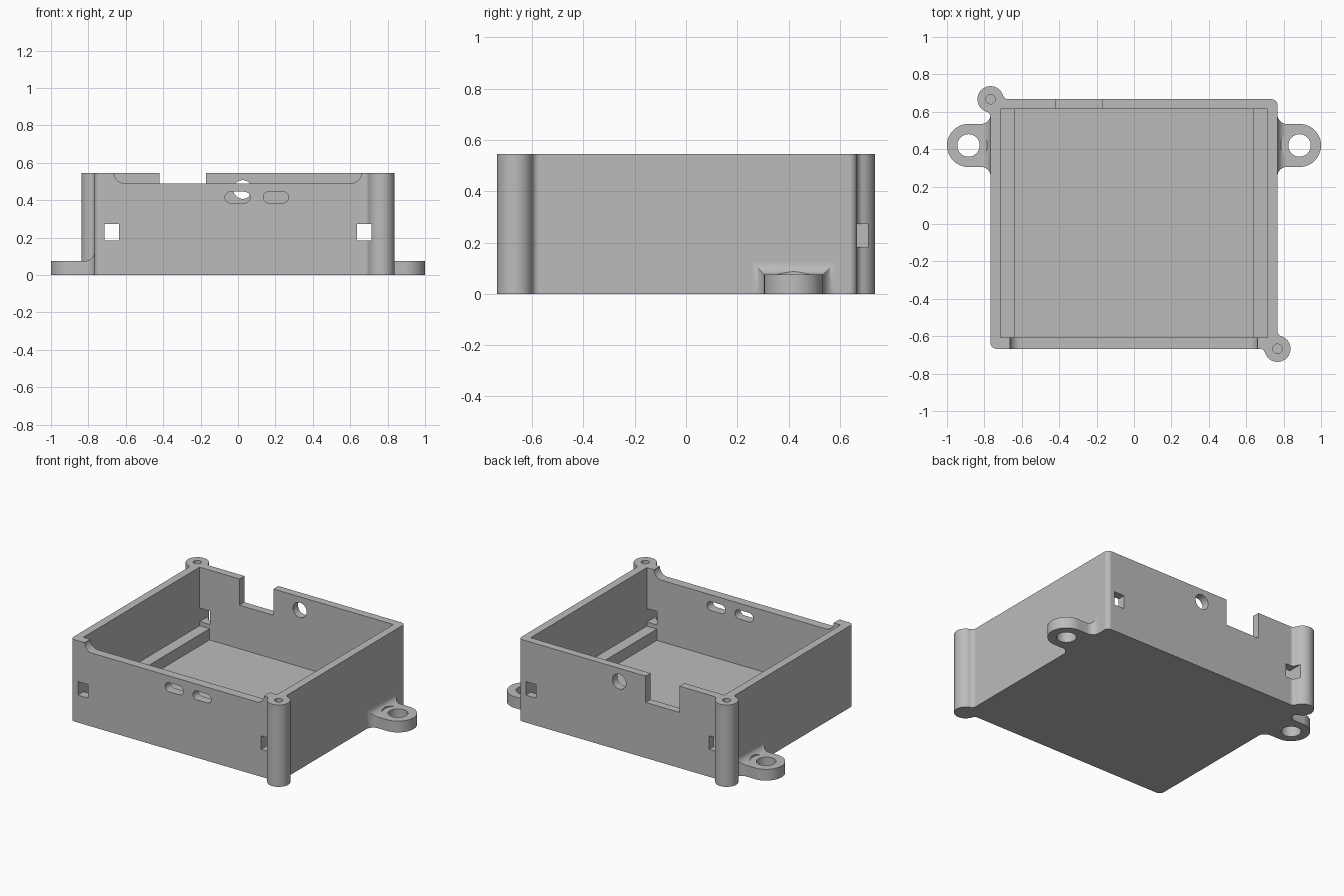
import bpy, bmesh
from math import sin, cos, pi, radians, sqrt, atan2, degrees

if "Cube" in bpy.data.objects:
    bpy.data.objects.remove(bpy.data.objects["Cube"])

# One plain grey plastic
grey = bpy.data.materials.new("grey plastic")
grey.use_nodes = True
grey.diffuse_color = (0.5, 0.5, 0.5, 1)
grey.node_tree.nodes["Principled BSDF"].inputs["Base Color"].default_value = grey.diffuse_color

HX, HY, H = 0.767, 0.667, 0.545       # outer half sizes and height
POST_R, BLEND, CORNER = 0.07, 0.03, 0.03
FLOOR, RAIL = 0.08, 0.155             # floor and side rail heights
EAR_X, EAR_Y, EAR_R, EAR_H, ROOT = 0.885, 0.42, 0.115, 0.075, 0.05


def arc(cx, cy, r, a0, a1, n=10):
    angles = [radians(a0 + (a1 - a0) * i / n) for i in range(n + 1)]
    return [(cx + r * cos(a), cy + r * sin(a)) for a in angles]


def finish(name, bm):
    bmesh.ops.recalc_face_normals(bm, faces=bm.faces)
    mesh = bpy.data.meshes.new(name)
    bm.to_mesh(mesh)
    bm.free()
    mesh.materials.append(grey)
    ob = bpy.data.objects.new(name, mesh)
    bpy.context.collection.objects.link(ob)
    return ob


def loft(name, rings):
    """Join equal rings of points into a closed solid."""
    bm = bmesh.new()
    loops = [[bm.verts.new(p) for p in ring] for ring in rings]
    for a, b in zip(loops, loops[1:]):
        for i in range(len(a)):
            j = (i + 1) % len(a)
            bm.faces.new((a[i], a[j], b[j], b[i]))
    bm.faces.new(loops[0])
    bm.faces.new(loops[-1])
    return finish(name, bm)


def prism_z(name, pts, z0, z1):
    return loft(name, [[(x, y, z) for x, y in pts] for z in (z0, z1)])


def prism_y(name, pts, y0, y1):
    return loft(name, [[(x, y, z) for x, z in pts] for y in (y0, y1)])


def rect(x0, x1, y0, y1):
    return [(x0, y0), (x1, y0), (x1, y1), (x0, y1)]


def circle(x, y, r):
    return arc(x, y, r, 0, 360, 40)[:-1]


def combine(tool, operation):
    mod = body.modifiers.new(operation.lower(), "BOOLEAN")
    mod.operation, mod.solver, mod.object = operation, "EXACT", tool
    bpy.context.view_layer.objects.active = body
    bpy.ops.object.modifier_apply(modifier=mod.name)
    bpy.data.objects.remove(tool)


def cut(tool):
    combine(tool, "DIFFERENCE")


# Body outline: one blended post and one round corner, then turned half way round
reach = sqrt((POST_R + BLEND) ** 2 - BLEND ** 2)
beta = degrees(atan2(BLEND, reach))
half = (arc(HX - reach, -HY - BLEND, BLEND, 90, beta, 6)
        + arc(HX, -HY, POST_R, 180 + beta, 450 - beta, 32)[1:]
        + arc(HX + BLEND, -HY + reach, BLEND, 270 - beta, 180, 6)[1:]
        + arc(HX - CORNER, HY - CORNER, CORNER, 0, 90))
body = prism_z("enclosure_tray", half + [(-x, -y) for x, y in half], 0, H)

# Mounting ears with flared roots
for side in (1, -1):
    sections = [(HX - 0.02, EAR_R + ROOT, EAR_H + ROOT)]
    for i in range(9):
        a = i / 8 * pi / 2
        flare = ROOT * (1 - sin(a))
        sections.append((HX + ROOT * (1 - cos(a)), EAR_R + flare, EAR_H + flare))
    for i in range(21):
        a = radians(89) * i / 20
        sections.append((EAR_X + EAR_R * sin(a), EAR_R * cos(a), EAR_H))
    rings = [[(side * x, EAR_Y - w, 0), (side * x, EAR_Y + w, 0),
              (side * x, EAR_Y + w, h), (side * x, EAR_Y - w, h)] for x, w, h in sections]
    combine(loft("mounting_ear", rings), "UNION")
    cut(prism_z("ear_hole", circle(side * EAR_X, EAR_Y, 0.06), -0.1, 0.3))
    cut(prism_z("washer_clearance", circle(side * EAR_X, EAR_Y, 0.1), EAR_H + 0.001, 0.3))

# Cavity, leaving a rail along each side
cut(prism_z("upper_cavity", rect(-0.714, 0.714, -0.607, 0.615), RAIL, 1))
cut(prism_z("lower_cavity", rect(-0.64, 0.64, -0.607, 0.615), FLOOR, 0.3))

# Square windows through front and back, and screw holes in the posts
for side in (1, -1):
    x = side * 0.675
    cut(prism_y("square_window", rect(x - 0.038, x + 0.038, 0.183, 0.273), -0.9, 0.9))
    cut(prism_z("screw_hole", circle(side * HX, -side * HY, 0.025), 0.2, 1))

# Lowered front edge with rounded ends
lip = (arc(-0.608, H, 0.055, 180, 270) + arc(0.605, H, 0.055, 270, 360)
       + [(0.66, 0.7), (-0.663, 0.7)])
cut(prism_y("front_lip", lip, -0.8, -0.5))

# Two rounded slots in the front
for x in (0, 0.205):
    slot = arc(x - 0.04, 0.415, 0.03, 90, 270) + arc(x + 0.035, 0.415, 0.03, -90, 90)
    cut(prism_y("front_slot", slot, -0.8, -0.5))

# Notch and round hole in the back
cut(prism_y("back_notch", rect(-0.42, -0.17, 0.37, 0.8), 0.5, 0.9))
cut(prism_y("back_hole", circle(0.025, 0.457, 0.05), 0.5, 0.9))

# Smooth curves, crisp edges
bpy.ops.object.select_all(action="DESELECT")
body.select_set(True)
bpy.context.view_layer.objects.active = body
bpy.ops.object.shade_smooth_by_angle(angle=radians(30))
weighted = body.modifiers.new("even_normals", "WEIGHTED_NORMAL")
weighted.keep_sharp = True
